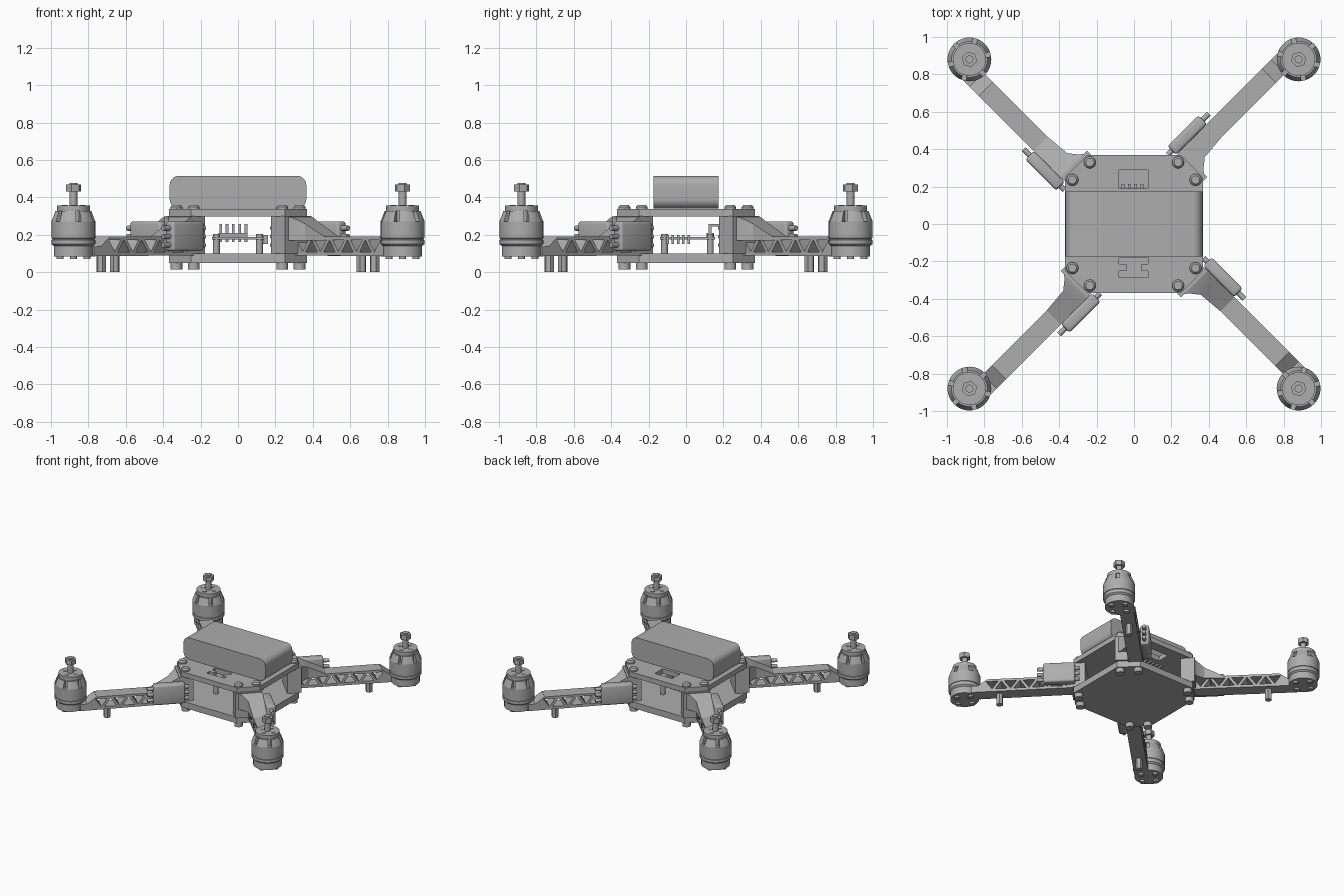
import bpy, bmesh
from math import radians, sin, cos, pi
from mathutils import Matrix, Vector

if "Cube" in bpy.data.objects:
    bpy.data.objects.remove(bpy.data.objects["Cube"])

GREY = (0.42, 0.42, 0.42, 1)
grey = bpy.data.materials.new("plain grey")
grey.use_nodes = True
grey.diffuse_color = GREY
grey.node_tree.nodes["Principled BSDF"].inputs["Base Color"].default_value = GREY


def finish(name, bm, around=False):
    """Turn a bmesh into one object, or four copies turned about the centre."""
    bmesh.ops.recalc_face_normals(bm, faces=bm.faces)
    mesh = bpy.data.meshes.new(name)
    bm.to_mesh(mesh)
    bm.free()
    mesh.materials.append(grey)
    mesh.shade_smooth()
    mesh.set_sharp_from_angle(angle=radians(32))
    for k in range(4 if around else 1):
        obj = bpy.data.objects.new(f"{name}_{k + 1}" if around else name, mesh)
        if around:
            obj.matrix_world = Matrix.Rotation(radians(45 + 90 * k), 4, 'Z')
        bpy.context.collection.objects.link(obj)


def box(bm, lo, hi, bevel=0):
    lo, hi = Vector(lo), Vector(hi)
    mat = Matrix.Translation((lo + hi) / 2) @ Matrix.Diagonal((*(hi - lo), 1))
    verts = bmesh.ops.create_cube(bm, size=1, matrix=mat)["verts"]
    if bevel:
        edges = list({e for v in verts for e in v.link_edges})
        bmesh.ops.bevel(bm, geom=edges, offset=bevel, segments=3, profile=0.5, affect='EDGES')


def cyl(bm, x, y, z0, z1, r, r2=None, sides=20):
    mat = Matrix.Translation((x, y, (z0 + z1) / 2))
    bmesh.ops.create_cone(bm, cap_ends=True, segments=sides, radius1=r,
                          radius2=r if r2 is None else r2, depth=z1 - z0, matrix=mat)


def rod(bm, x0, x1, y, z, r):
    mat = Matrix.Translation(((x0 + x1) / 2, y, z)) @ Matrix.Rotation(pi / 2, 4, 'Y')
    bmesh.ops.create_cone(bm, cap_ends=True, segments=12, radius1=r, radius2=r,
                          depth=x1 - x0, matrix=mat)


def lathe(bm, profile):
    """Spin (radius, height) points about z."""
    verts = [bm.verts.new((r, 0, z)) for r, z in profile]
    edges = [bm.edges.new(p) for p in zip(verts, verts[1:])]
    bmesh.ops.spin(bm, geom=verts + edges, cent=(0, 0, 0), axis=(0, 0, 1),
                   angle=2 * pi, steps=40, use_merge=True)
    bmesh.ops.remove_doubles(bm, verts=bm.verts, dist=0.0002)


def wedge(bm, profile, start, sweep, steps=6):
    """Closed ring segment with the given (radius, height) section."""
    rings = []
    for i in range(steps + 1):
        a = start + sweep * i / steps
        rings.append([bm.verts.new((r * cos(a), r * sin(a), z)) for r, z in profile])
    skin(bm, rings)


def skin(bm, rings):
    n = len(rings[0])
    for a, b in zip(rings, rings[1:]):
        for i in range(n):
            bm.faces.new((a[i], a[(i + 1) % n], b[(i + 1) % n], b[i]))
    bm.faces.new(rings[0])
    bm.faces.new(rings[-1])


def plate(loops, half, upright=False):
    """Extrude an outline; further loops become holes."""
    curve = bpy.data.curves.new("outline", 'CURVE')
    curve.dimensions, curve.fill_mode, curve.extrude = '2D', 'BOTH', half
    for pts in loops:
        spline = curve.splines.new('POLY')
        spline.points.add(len(pts) - 1)
        for p, co in zip(spline.points, pts):
            p.co = (*co, 0, 1)
        spline.use_cyclic_u = True
    obj = bpy.data.objects.new("outline", curve)
    mesh = bpy.data.meshes.new_from_object(obj)
    bm = bmesh.new()
    bm.from_mesh(mesh)
    bpy.data.objects.remove(obj)
    bpy.data.curves.remove(curve)
    bpy.data.meshes.remove(mesh)
    bmesh.ops.remove_doubles(bm, verts=bm.verts, dist=0.0002)
    if upright:
        bm.transform(Matrix.Rotation(pi / 2, 4, 'X'))
    return bm


# Frame plates with chamfered corners
S, C = 0.37, 0.25
octagon = [(C, -S), (S, -C), (S, C), (C, S), (-C, S), (-S, C), (-S, -C), (-C, -S)]
rear_hole = [(-0.08, 0.19), (0.075, 0.19), (0.075, 0.29), (-0.08, 0.29)]
front_slot = [(-0.08, -0.285), (0.075, -0.285), (0.075, -0.25), (0.04, -0.25), (0.04, -0.215),
              (0.075, -0.215), (0.075, -0.18), (-0.08, -0.18), (-0.08, -0.215),
              (-0.04, -0.215), (-0.04, -0.25), (-0.08, -0.25)]
bm = plate([octagon, rear_hole, front_slot], 0.02)
bm.transform(Matrix.Translation((0, 0, 0.317)))
finish("top_plate", bm)
bm = plate([octagon], 0.025)
bm.transform(Matrix.Translation((0, 0, 0.075)))
finish("bottom_plate", bm)

# Battery: rounded block lying across the top plate
R, outline = 0.05, []
for cx, cz, start in ((0.315, 0.465, 0), (-0.315, 0.465, 90), (-0.315, 0.39, 180), (0.315, 0.39, 270)):
    for i in range(9):
        a = radians(start + i * 11.25)
        outline.append((cx + R * cos(a), cz + R * sin(a)))
finish("battery", plate([outline], 0.173, upright=True))

# Truss arms, drawn in side view, each set to one side of its diagonal
side = [(0.44, 0.09), (1.19, 0.085), (1.19, 0.138), (1.14, 0.138), (1.07, 0.19), (0.44, 0.19)]
holes = []
for i in range(9):
    u, flip = 0.49 + i * 0.068, 1 if i % 2 else -1
    holes.append([(u - 0.045, 0.14 - 0.032 * flip), (u + 0.045, 0.14 - 0.032 * flip),
                  (u, 0.14 + 0.032 * flip)])
bm = plate([side] + holes, 0.053, upright=True)
bm.transform(Matrix.Translation((0, 0.05, 0)))
finish("arm", bm, around=True)

# Arm roots clamped between the plates, with a sloping gusset
bm = bmesh.new()
box(bm, (0.35, -0.10, 0.10), (0.455, 0.10, 0.30))
rings = []
for u, v0, v1, top in ((0.44, -0.095, 0.103, 0.30), (0.47, -0.055, 0.103, 0.29),
                       (0.52, -0.015, 0.103, 0.26), (0.66, -0.003, 0.103, 0.188)):
    rings.append([bm.verts.new((u, v, z)) for v, z in
                  ((v0, 0.17), (v1, 0.17), (v1, top), (v0, top))])
skin(bm, rings)
finish("arm_root", bm, around=True)

# Plate screws above and below
bm = bmesh.new()
for v in (-0.066, 0.066):
    cyl(bm, 0.40, v, 0.335, 0.348, 0.032)
    cyl(bm, 0.40, v, 0.348, 0.36, 0.032, 0.022)
    cyl(bm, 0.40, v, 0.015, 0.052, 0.032)
finish("plate_screws", bm, around=True)

# Speed controllers beside the arms, with wire stubs
bm = bmesh.new()
box(bm, (0.42, 0.102, 0.112), (0.655, 0.167, 0.272), 0.015)
for z in (0.145, 0.19, 0.235):
    rod(bm, 0.39, 0.70, 0.134, z, 0.014)
finish("speed_controller", bm, around=True)

# Feet
bm = bmesh.new()
cyl(bm, 0.983, 0.05, 0, 0.10, 0.026, sides=6)
finish("foot", bm, around=True)

# Motor mounts and their screws
M = 0.88 * 2 ** 0.5
bm = bmesh.new()
cyl(bm, M, 0, 0.085, 0.14, 0.105, sides=32)
for k in range(4):
    a = radians(45 + 90 * k)
    cyl(bm, M + 0.072 * cos(a), 0.072 * sin(a), 0.07, 0.09, 0.02, sides=12)
finish("motor_mount", bm, around=True)

# Motors: bell, vented shoulder, cap, shaft and nut
bm = bmesh.new()
lathe(bm, [(0, 0.135), (0.10, 0.135), (0.117, 0.15), (0.117, 0.172), (0.113, 0.174),
           (0.113, 0.18), (0.117, 0.182), (0.117, 0.272), (0.08, 0.272), (0.08, 0.328),
           (0.088, 0.328), (0.088, 0.357), (0, 0.357)])
for k in range(6):
    wedge(bm, [(0.075, 0.272), (0.117, 0.272), (0.112, 0.285), (0.096, 0.326), (0.075, 0.326)],
          radians(60 * k + 6), radians(46))
cyl(bm, 0, 0, 0.355, 0.477, 0.021)
cyl(bm, 0, 0, 0.43, 0.468, 0.042, sides=6)
for k in range(4):
    a = radians(45 + 90 * k)
    cyl(bm, 0.048 * cos(a), 0.048 * sin(a), 0.355, 0.36, 0.016, sides=12)
bm.transform(Matrix.Translation((M, 0, 0)))
finish("motor", bm, around=True)

# Circuit board on standoffs, with pin headers
bm = bmesh.new()
box(bm, (-0.14, -0.14, 0.175), (0.14, 0.155, 0.188))
for x in (-0.115, 0.115):
    for y in (-0.115, 0.13):
        cyl(bm, x, y, 0.098, 0.205, 0.018, sides=12)
finish("circuit_board", bm)
bm = bmesh.new()
box(bm, (-0.105, 0.11, 0.188), (0.05, 0.15, 0.21))
for i in range(5):
    x = -0.10 + i * 0.034
    box(bm, (x, 0.12, 0.16), (x + 0.014, 0.135, 0.258))
    box(bm, (x, 0.12, 0.244), (x + 0.014, 0.215, 0.258))
    y = -0.105 + i * 0.028
    box(bm, (0.11, y, 0.15), (0.16, y + 0.014, 0.2))
finish("pin_headers", bm)
